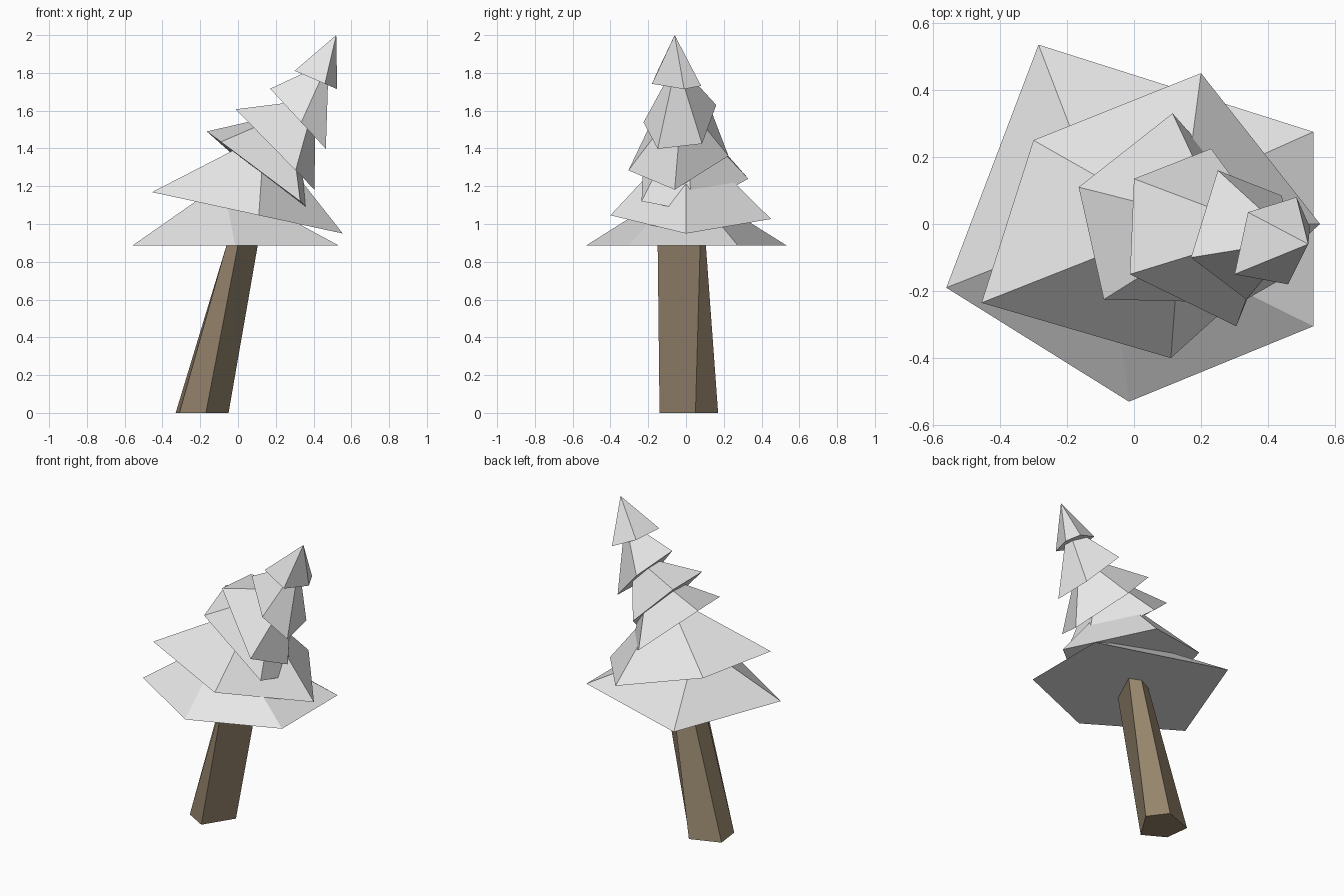
import bpy
import bmesh

cube = bpy.data.objects.get("Cube")
if cube:
    bpy.data.objects.remove(cube, do_unlink=True)


def make_material(name, color):
    mat = bpy.data.materials.new(name)
    mat.use_nodes = True
    mat.diffuse_color = color
    mat.node_tree.nodes["Principled BSDF"].inputs["Base Color"].default_value = color
    return mat


def finish(name, bm, mat):
    bmesh.ops.recalc_face_normals(bm, faces=bm.faces)
    mesh = bpy.data.meshes.new(name)
    bm.to_mesh(mesh)
    bm.free()
    mesh.materials.append(mat)
    obj = bpy.data.objects.new(name, mesh)
    bpy.context.collection.objects.link(obj)


def make_tier(name, rim, apex, mat):
    """Closed faceted cone: a fan of sides over a capped rim."""
    bm = bmesh.new()
    ring = [bm.verts.new(p) for p in rim]
    tip = bm.verts.new(apex)
    for a, b in zip(ring, ring[1:] + ring[:1]):
        bm.faces.new((a, b, tip))
    bm.faces.new(ring[::-1])
    finish(name, bm, mat)


def tilted(points, height, slope):
    """Lift flat outline points onto a plane that tilts along x."""
    return [(x, y, height + slope * x) for x, y in points]


grey = make_material("pale grey foliage", (0.8, 0.8, 0.8, 1))
brown = make_material("brown bark", (0.305, 0.235, 0.152, 1))

# Leaning five-sided trunk
bottom = [(-0.05, 0.05), (-0.14, 0.17), (-0.33, 0.10), (-0.31, -0.06), (-0.17, -0.14)]
top = [(0.105, 0.075), (0.03, 0.105), (-0.06, 0.06), (-0.06, -0.06), (0.0, -0.15)]
bm = bmesh.new()
low = [bm.verts.new((x, y, 0)) for x, y in bottom]
high = [bm.verts.new((x, y, 0.89)) for x, y in top]
for i in range(len(low)):
    j = (i + 1) % len(low)
    bm.faces.new((low[i], low[j], high[j], high[i]))
bm.faces.new(low[::-1])
bm.faces.new(high)
finish("trunk", bm, brown)

# Foliage tiers, each tilted further than the one below
make_tier("foliage_tier_1", tilted(
    [(-0.285, 0.535), (-0.56, -0.19), (-0.015, -0.53), (0.535, -0.305), (0.535, 0.275)],
    0.885, 0), (-0.08, 0.0, 1.22), grey)
make_tier("foliage_tier_2", tilted(
    [(-0.30, 0.25), (-0.455, -0.235), (0.11, -0.40), (0.555, 0.0), (0.20, 0.45)],
    1.07, -0.217), (0.14, 0.0, 1.475), grey)
make_tier("foliage_tier_3", [
    (-0.165, 0.11, 1.49), (-0.09, -0.225, 1.435), (0.33, -0.235, 1.12),
    (0.38, 0.03, 1.07), (0.115, 0.33, 1.24)], (0.27, 0.0, 1.59), grey)
make_tier("foliage_tier_4", tilted(
    [(0.0, 0.135), (-0.012, -0.15), (0.305, -0.305), (0.405, -0.06), (0.23, 0.225)],
    1.595, -1.02), (0.41, -0.02, 1.66), grey)
make_tier("foliage_tier_5", tilted(
    [(0.25, 0.16), (0.17, -0.10), (0.335, -0.225), (0.465, -0.15), (0.44, 0.085)],
    1.90, -1.08), (0.48, -0.05, 1.86), grey)
make_tier("foliage_tier_6", tilted(
    [(0.34, 0.035), (0.30, -0.15), (0.46, -0.18), (0.525, -0.01), (0.485, 0.08)],
    1.94, -0.43), (0.52, -0.06, 2.0), grey)
